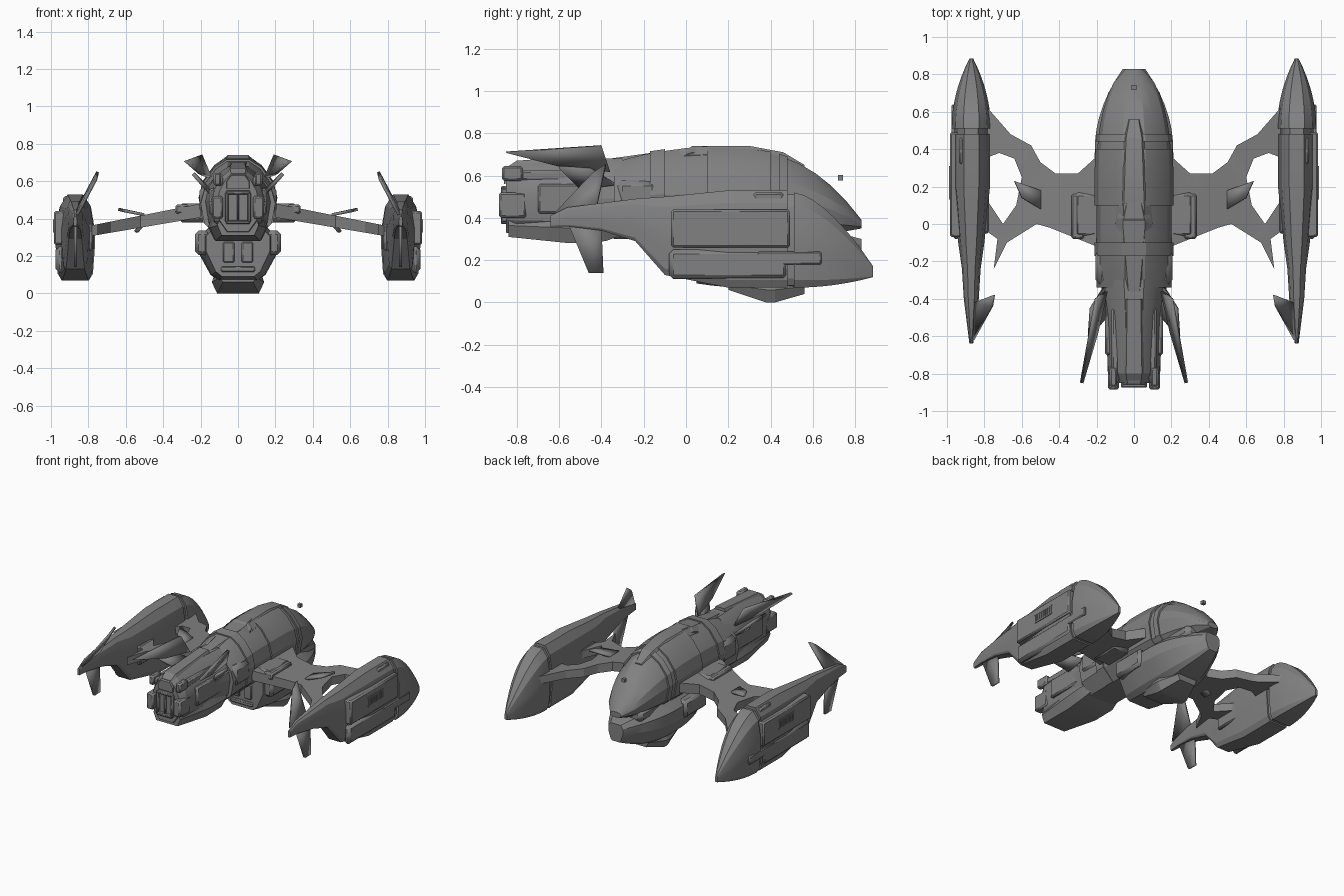
import bpy, bmesh, math

if "Cube" in bpy.data.objects:
    bpy.data.objects.remove(bpy.data.objects["Cube"])

GREY = (.22, .22, .22, 1)
hull_grey = bpy.data.materials.new("hull_grey")
hull_grey.use_nodes = True
hull_grey.diffuse_color = GREY
hull_grey.node_tree.nodes["Principled BSDF"].inputs["Base Color"].default_value = GREY


def finish(name, bm, mirrored=False, bevel=0, thickness=0):
    bmesh.ops.recalc_face_normals(bm, faces=bm.faces)
    mesh = bpy.data.meshes.new(name)
    bm.to_mesh(mesh)
    bm.free()
    mesh.materials.append(hull_grey)
    part = bpy.data.objects.new(name, mesh)
    bpy.context.collection.objects.link(part)
    if thickness:
        solidify = part.modifiers.new("thickness", "SOLIDIFY")
        solidify.thickness, solidify.offset = thickness, 0
    if bevel:
        chamfer = part.modifiers.new("bevel", "BEVEL")
        chamfer.width, chamfer.segments = bevel, 1
    if mirrored:
        part.modifiers.new("mirror", "MIRROR")
    bpy.ops.object.select_all(action="DESELECT")
    part.select_set(True)
    bpy.context.view_layer.objects.active = part
    bpy.ops.object.shade_smooth_by_angle(angle=math.radians(20))


def station(y, half, low, high):
    return y, half, low, high


# Skin a half profile, symmetric about its own centre line, through stations
def loft(name, profile, stations, centre=0, mirrored=False):
    bm = bmesh.new()
    outline = profile + [(-u, v) for u, v in reversed(profile)]
    rings = [[bm.verts.new((centre + u * half, y, low + v * (high - low))) for u, v in outline]
             for y, half, low, high in stations]
    for ring, following in zip(rings, rings[1:]):
        for i in range(len(outline)):
            bm.faces.new((ring[i - 1], ring[i], following[i], following[i - 1]))
    bm.faces.new(rings[0])
    bm.faces.new(rings[-1])
    finish(name, bm, mirrored)


def box(name, centre, size, mirrored=False, bevel=.006):
    bm = bmesh.new()
    bmesh.ops.create_cube(bm, size=1)
    bmesh.ops.scale(bm, vec=size, verts=bm.verts)
    bmesh.ops.translate(bm, vec=centre, verts=bm.verts)
    finish(name, bm, mirrored, bevel)


def plate(name, points, thickness=.016):
    bm = bmesh.new()
    bm.faces.new([bm.verts.new(point) for point in points])
    bmesh.ops.triangulate(bm, faces=bm.faces)
    finish(name, bm, mirrored=True, thickness=thickness)


# Zero before the start, then a curve rising to one at the end
def ramp(y, start, end, power=2):
    return max(0, (y - start) / (end - start)) ** power


def steps(start, end, count):
    return [start + (end - start) * i / count for i in range(count + 1)]


HULL = [(.5, 0), (.9, .2), (1, .5), (.9, .7), (.6, .9), (.3, 1)]
BELLY = [(.5, 0), (.7, .1), (1, .5), (1, .8), (.7, 1)]
POD = [(.7, 0), (.9, .08), (1, .4), (1, .6), (.8, .87), (.4, 1)]
WEDGE = [(1, 0), (1, .5), (.6, 1)]
KEEL = [(.8, 0), (1, .6), (.9, 1)]


# Upper hull with its rounded tail; swell makes the collars stand proud
def hull_station(y, swell=0):
    return station(
        y=y,
        half=swell + .2 * math.sqrt(1 - .95 * ramp(y, .3, .83)),
        low=.3 + .05 * ramp(y, .3, .83),
        high=swell + .72 - .06 * ramp(-y, 0, .34) - .33 * ramp(y, .2, .83, power=2.6))


def hull_shell(name, start, end, count, swell=0):
    loft(name, HULL, [hull_station(y, swell) for y in steps(start, end, count)])


hull_shell("upper_hull", start=-.34, end=.83, count=16)
hull_shell("hull_collar", start=-.17, end=-.1, count=1, swell=.01)
hull_shell("hull_armour", start=.1, end=.4, count=3, swell=.01)
hull_shell("tail_collar", start=.44, end=.48, count=1, swell=.01)
box("shoulder_block", centre=(.15, -.23, .5), size=(.11, .2, .16), mirrored=True, bevel=.03)
box("tail_beacon", centre=(0, .73, .59), size=[.025] * 3, bevel=0)

# Dorsal spine and canopy
loft("dorsal_spine", WEDGE, [
    station(y=-.36, half=.05, low=.6, high=.68),
    station(y=0, half=.1, low=.66, high=.73),
    station(y=.12, half=.09, low=.66, high=.74),
    station(y=.3, half=.08, low=.66, high=.74),
    station(y=.46, half=.07, low=.6, high=.71),
    station(y=.56, half=.04, low=.58, high=.65)])
loft("canopy_block", WEDGE, [
    station(y=0, half=.1, low=.68, high=.72),
    station(y=.03, half=.09, low=.68, high=.74),
    station(y=.12, half=.06, low=.68, high=.74)])


# Lower hull, jaw and belly turret
def belly_station(y):
    front, tail = ramp(-y, -.3, -.05), ramp(y, .4, .83)
    return station(
        y=y,
        half=.21 - .04 * front - .15 * tail,
        low=.07 + .02 * front + .1 * tail,
        high=.36 - .06 * tail)


loft("lower_hull", BELLY, [belly_station(y) for y in steps(.05, .83, count=12)])
box("jaw_link", centre=(0, .42, .34), size=(.28, .62, .1), bevel=.03)
box("belly_cheek", centre=(.19, .2, .27), size=(.08, .26, .13), mirrored=True, bevel=.02)
box("belly_window", centre=(.05, .05, .22), size=(.06, .02, .11), mirrored=True)
box("belly_sill", centre=(0, .05, .13), size=(.18, .03, .03))
loft("belly_turret", KEEL, [
    station(y=.2, half=.1, low=.06, high=.1),
    station(y=.38, half=.14, low=0, high=.1),
    station(y=.42, half=.14, low=0, high=.1),
    station(y=.56, half=.08, low=.04, high=.1)])

# Forward neck, spine ridge and chin
loft("neck", HULL, [
    station(y=-.85, half=.11, low=.33, high=.64),
    station(y=-.8, half=.14, low=.32, high=.66),
    station(y=-.5, half=.15, low=.31, high=.68),
    station(y=-.3, half=.18, low=.3, high=.68)])
loft("nose_ridge", WEDGE, [
    station(y=-.86, half=.06, low=.56, high=.63),
    station(y=-.8, half=.07, low=.58, high=.67),
    station(y=-.4, half=.06, low=.6, high=.7)])
loft("chin", KEEL, [
    station(y=-.84, half=.11, low=.31, high=.4),
    station(y=-.55, half=.15, low=.28, high=.4),
    station(y=-.38, half=.16, low=.29, high=.4),
    station(y=-.3, half=.14, low=.32, high=.4)])
box("nose_rail", centre=(.1, -.65, .6), size=(.04, .4, .05), mirrored=True, bevel=.01)
box("nose_pod", centre=(.11, -.82, .46), size=(.06, .13, .12), mirrored=True, bevel=.01)
box("brow_pod", centre=(.11, -.82, .61), size=(.04, .1, .07), mirrored=True, bevel=.01)
box("nose_side_panel", centre=(.13, -.55, .49), size=(.05, .3, .14), mirrored=True, bevel=.01)

# Frame around the nose window
box("nose_frame_post", centre=(.06, -.85, .46), size=(.02, .05, .16), mirrored=True)
box("nose_frame_mullion", centre=(0, -.85, .46), size=(.01, .04, .16))
for side, height in (("lower", .38), ("upper", .54)):
    box("nose_frame_" + side + "_rail", centre=(0, -.85, height), size=(.13, .05, .02))

# Swept blades beside the nose
plate("nose_blade", [(.15, -.36, .62), (.2, -.4, .74), (.28, -.85, .71), (.2, -.58, .64)],
      thickness=.02)
plate("nose_blade_step", [(.16, -.34, .56), (.23, -.45, .63), (.24, -.6, .64), (.15, -.5, .54)],
      thickness=.02)

# Branching wings, cut across the span so that they droop smoothly
WING = [(.2, .36), (.3, .27), (.42, .27), (.5, .33), (.55, .42), (.66, .48), (.8, .64),
        (.8, .35), (.72, .38), (.64, .35), (.6, .25), (.63, .1), (.7, 0), (.8, .15), (.8, -.03),
        (.73, -.08), (.75, -.24), (.68, -.1), (.52, 0), (.45, -.02), (.2, -.12)]
bm = bmesh.new()
bm.faces.new([bm.verts.new((x, y, 0)) for x, y in WING])
bmesh.ops.triangulate(bm, faces=bm.faces)
for cut in steps(.3, .7, count=4):
    bmesh.ops.bisect_plane(bm, geom=bm.verts[:] + bm.edges[:] + bm.faces[:],
                           plane_co=(cut, 0, 0), plane_no=(1, 0, 0))
for vert in bm.verts:
    vert.co.z = .48 - .2 * (vert.co.x - .2)
underside = bmesh.ops.extrude_face_region(bm, geom=bm.faces[:])
for item in underside["geom"]:
    if isinstance(item, bmesh.types.BMVert):
        item.co.z -= .08 - .03 * item.co.x
finish("wing", bm, mirrored=True)
box("wing_root", centre=(.24, .05, .43), size=(.16, .24, .1), mirrored=True, bevel=.02)
box("wing_root_plate", centre=(.3, .04, .45), size=(.07, .24, .05), mirrored=True, bevel=.01)
plate("wing_flap", [(.5, .08, .42), (.5, .18, .42), (.64, .23, .45), (.6, .14, .44)])
plate("wing_keel", [(.48, .08, .4), (.48, .18, .4), (.55, .15, .33), (.54, .1, .33)])

# Outer pods: slim tail, deep middle, groove and tapered cap
POD_X = .87
loft("pod", POD, [
    station(y=-.64, half=.01, low=.36, high=.41),
    station(y=-.56, half=.02, low=.36, high=.45),
    station(y=-.4, half=.04, low=.34, high=.47),
    station(y=-.24, half=.05, low=.29, high=.49),
    station(y=-.1, half=.07, low=.13, high=.5),
    station(y=.2, half=.1, low=.07, high=.53),
    station(y=.48, half=.1, low=.07, high=.53)], centre=POD_X, mirrored=True)
loft("pod_groove", POD, [station(y=y, half=.09, low=.08, high=.51) for y in (.46, .53)],
     centre=POD_X, mirrored=True)


def cap_station(y):
    return station(
        y=y,
        half=.105 - .095 * ramp(y, .51, .885),
        low=.07 + .05 * ramp(y, .51, .885),
        high=.52 - .35 * ramp(y, .51, .885, power=1.6))


loft("pod_cap", POD, [cap_station(y) for y in steps(.51, .885, count=8)],
     centre=POD_X, mirrored=True)
box("pod_armour", centre=(.95, .21, .35), size=(.07, .56, .18), mirrored=True, bevel=.01)
box("pod_lower_armour", centre=(.95, .2, .18), size=(.05, .56, .14), mirrored=True, bevel=.02)
box("pod_slot_panel", centre=(.96, .49, .21), size=(.03, .3, .06), mirrored=True)
box("pod_top_panel", centre=(.9, .39, .5), size=(.07, .14, .04), mirrored=True, bevel=.01)
box("pod_inner_panel", centre=(.79, .2, .3), size=(.03, .5, .14), mirrored=True, bevel=.01)

# Vent grille on the outer side of each pod
for y in steps(.14, .3, count=8):
    box("vent_bar", centre=(.985, y, .36), size=(.01, .01, .06), mirrored=True, bevel=0)
for height in (.33, .39):
    box("vent_frame", centre=(.985, .22, height), size=(.01, .18, .01), mirrored=True, bevel=0)

# Pod fins: one leaning inward above, one hanging below
plate("pod_upper_fin", [(.86, -.62, .42), (.76, -.44, .61), (.75, -.38, .65), (.85, -.42, .46)])
plate("pod_lower_fin", [(POD_X, y, z) for y, z in
                        ((-.56, .38), (-.46, .14), (-.39, .14), (-.4, .37))])
